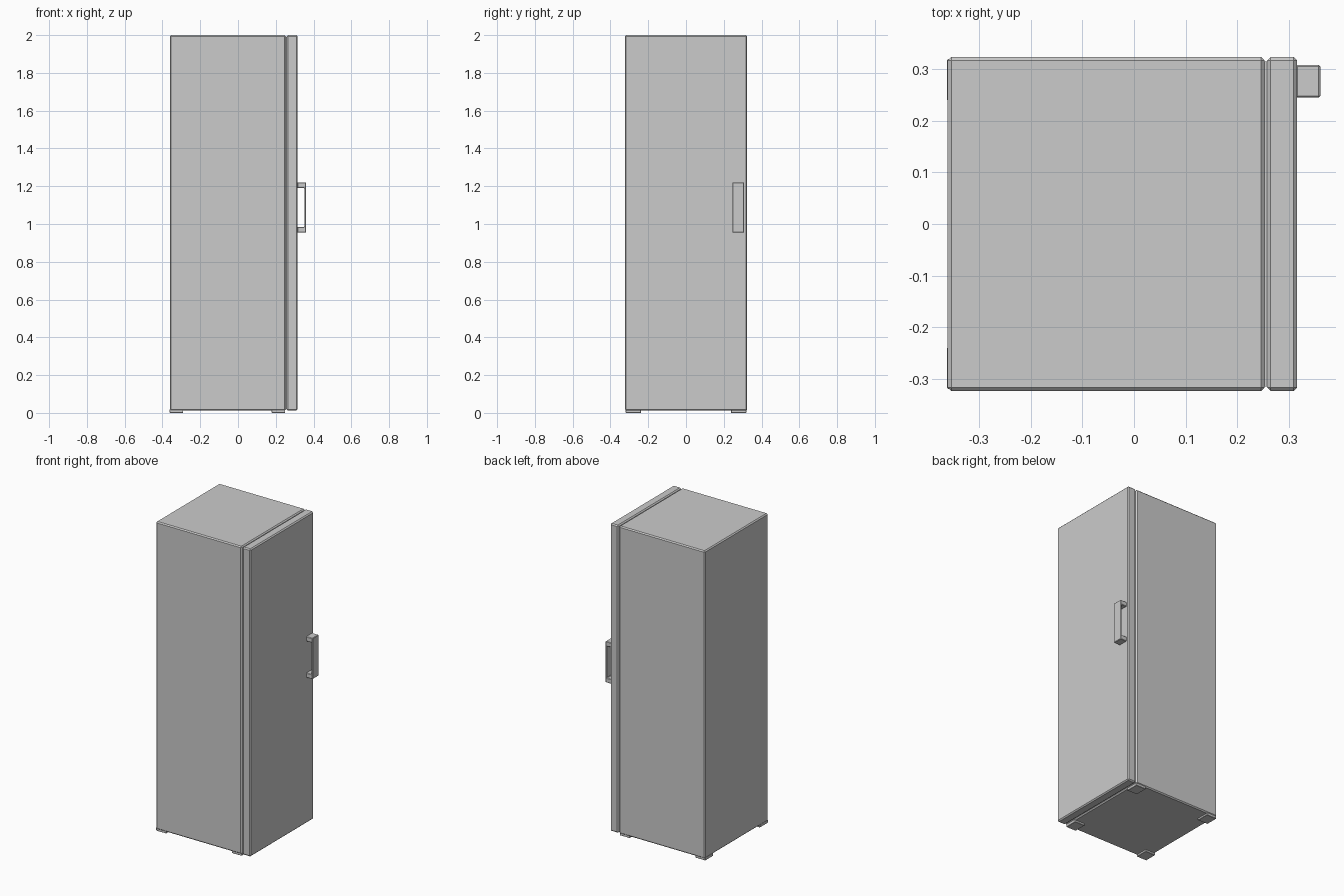
import bpy
import bmesh

if "Cube" in bpy.data.objects:
    bpy.data.objects.remove(bpy.data.objects["Cube"])


def box(name, lo, hi, bevel=0.0):
    """Box between two corners, with a small chamfer on all edges."""
    bm = bmesh.new()
    bmesh.ops.create_cube(bm, size=1)
    for v in bm.verts:
        v.co = [(lo[i] + hi[i]) / 2 + v.co[i] * (hi[i] - lo[i]) for i in range(3)]
    return finish(name, bm, bevel)


def finish(name, bm, bevel):
    mesh = bpy.data.meshes.new(name)
    bm.to_mesh(mesh)
    bm.free()
    ob = bpy.data.objects.new(name, mesh)
    bpy.context.collection.objects.link(ob)
    if bevel:
        mod = ob.modifiers.new("chamfer", 'BEVEL')
        mod.width = bevel
        mod.segments = 1
    return ob


W = 0.324      # half width
FOOT = 0.012   # foot height

# Cabinet, door and the recessed seal between them
box("cabinet", (-0.361, -W, FOOT), (0.253, W, 2.0), 0.007)
box("door", (0.258, -W, FOOT), (0.316, W, 2.0), 0.007)
box("door_seal", (0.245, -W + 0.009, FOOT + 0.009), (0.266, W - 0.009, 1.991))

# Handle: C-shaped profile extruded across the door
profile = [(0.314, 0.955), (0.361, 0.955), (0.361, 1.22), (0.314, 1.22),
           (0.314, 1.19), (0.351, 1.19), (0.351, 0.985), (0.314, 0.985)]
bm = bmesh.new()
face = bm.faces.new([bm.verts.new((x, 0.245, z)) for x, z in profile])
ext = bmesh.ops.extrude_face_region(bm, geom=[face])
bmesh.ops.translate(bm, vec=(0, 0.063, 0),
                    verts=[g for g in ext["geom"] if isinstance(g, bmesh.types.BMVert)])
bmesh.ops.recalc_face_normals(bm, faces=bm.faces)
finish("handle", bm, 0.003)

# Four low feet under the cabinet corners
for x_name, x0, x1 in (("back", -0.362, -0.29), ("front", 0.178, 0.25)):
    for side, y0, y1 in (("left", -0.32, -0.238), ("right", 0.238, 0.32)):
        box(f"{x_name}_{side}_foot", (x0, y0, 0), (x1, y1, FOOT + 0.008), 0.002)
